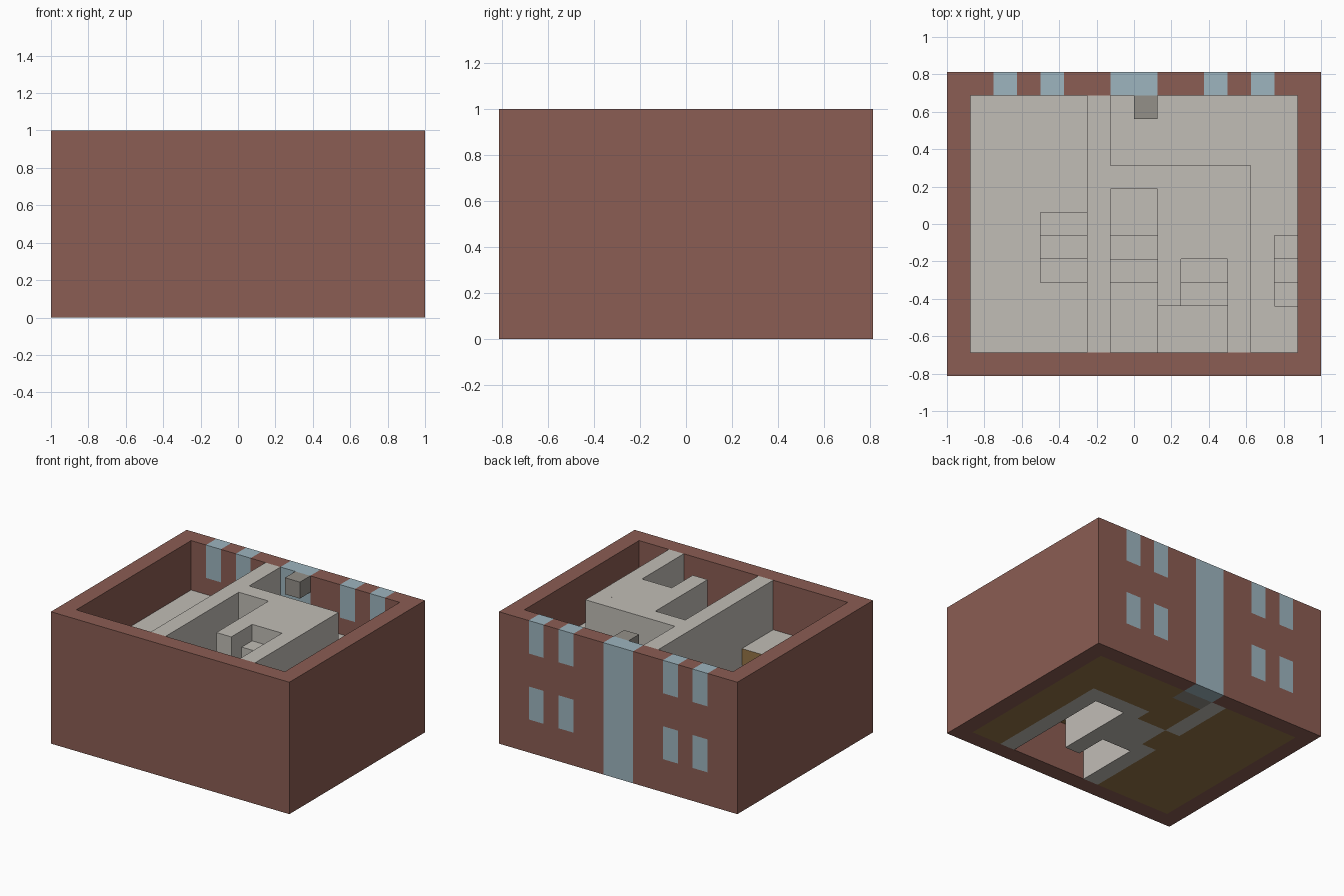
import bpy
import bmesh

cube = bpy.data.objects.get("Cube")
if cube:
    bpy.data.objects.remove(cube, do_unlink=True)

U = 0.125  # grid cell size; the building is 16 x 13 x 8 cells


def material(name, hex_colour):
    rgb = [int(hex_colour[i:i + 2], 16) / 255 for i in (0, 2, 4)]
    lin = [c / 12.92 if c <= 0.04045 else ((c + 0.055) / 1.055) ** 2.4 for c in rgb]
    m = bpy.data.materials.new(name)
    m.use_nodes = True
    m.diffuse_color = (*lin, 1)
    m.node_tree.nodes["Principled BSDF"].inputs["Base Color"].default_value = (*lin, 1)
    return m


BRICK = material("brick red", "8b5d53")
PLASTER = material("pale plaster", "c1bdb6")
GLASS = material("blue glass", "9db5bf")
WOOD = material("brown wood", "957547")
GREY = material("grey stone", "949089")


def boxes(name, mat, spans, top=None):
    """One object from cell boxes (x0, x1, y0, y1, z0, z1); top recolours upward faces."""
    bm = bmesh.new()
    for x0, x1, y0, y1, z0, z1 in spans:
        verts = bmesh.ops.create_cube(bm, size=1)["verts"]
        for v in verts:
            v.co.x = (x1 if v.co.x > 0 else x0) * U - 1
            v.co.y = (y1 if v.co.y > 0 else y0) * U - 0.8125
            v.co.z = (z1 if v.co.z > 0 else z0) * U
    bm.normal_update()
    mesh = bpy.data.meshes.new(name)
    mesh.materials.append(mat)
    if top:
        mesh.materials.append(top)
        for f in bm.faces:
            f.material_index = int(f.normal.z > 0.5)
    bm.to_mesh(mesh)
    bm.free()
    obj = bpy.data.objects.new(name, mesh)
    bpy.context.collection.objects.link(obj)
    return obj


# Outer walls
boxes("front_wall", BRICK, [(0, 16, 0, 1, 0, 8)])
boxes("right_wall", BRICK, [(0, 1, 1, 12, 0, 8)])
boxes("left_wall", BRICK, [(15, 16, 1, 12, 0, 8)])

# Back wall: piers, with brick bands between the windows
columns = [2, 4, 11, 13]
piers = [(0, 2), (3, 4), (5, 7), (9, 11), (12, 13), (14, 16)]
back = [(a, b, 12, 13, 0, 8) for a, b in piers]
back += [(c, c + 1, 12, 13, z, z + 2) for c in columns for z in (0, 4)]
boxes("back_wall", BRICK, back)
boxes("windows", GLASS, [(c, c + 1, 12, 13, z, z + 2) for c in columns for z in (2, 6)])
boxes("entrance_glass", GLASS, [(7, 9, 12, 13, 0, 8)])

# Ground floor, left open around the stair core
boxes("ground_floor", WOOD, [
    (1, 6, 1, 12, 0, 1), (13, 15, 1, 12, 0, 1), (7, 13, 9, 11, 0, 1),
    (9, 13, 11, 12, 0, 1), (6, 7, 6, 8, 0, 1), (7, 9, 8, 9, 0, 1)], top=PLASTER)
boxes("doorstep", GREY, [(7, 9, 11, 12, 0, 1)])
boxes("hanging_lamp_block", GREY, [(8, 9, 11, 12, 7, 8)])

# Upper floor with two stairwells
boxes("upper_floor", WOOD, [
    (1, 4, 1, 12, 4, 5), (4, 6, 1, 4, 4, 5), (4, 6, 7, 12, 4, 5),
    (7, 13, 9, 12, 4, 5), (13, 14, 1, 12, 4, 5),
    (14, 15, 1, 3, 4, 5), (14, 15, 6, 12, 4, 5)], top=PLASTER)

# Inner walls
boxes("hall_wall", PLASTER, [(6, 7, 1, 6, 0, 8), (6, 7, 6, 8, 4, 8), (6, 7, 8, 12, 0, 8)])
boxes("cross_wall", PLASTER, [(7, 9, 8, 9, 4, 8), (9, 13, 8, 9, 0, 8)])
boxes("core_side_wall", PLASTER, [(12, 13, 1, 8, 0, 8)])
boxes("core_middle_wall", PLASTER, [(9, 10, 3, 8, 0, 8)])
boxes("core_roof", PLASTER, [(10, 12, 5, 8, 7, 8)])

# Stair winding up through the core
boxes("core_lower_steps", PLASTER, [(7, 9, 6, 8, 0, 1), (7, 9, 5, 6, 0, 2), (7, 9, 4, 5, 2, 3)])
boxes("core_landing", WOOD, [(7, 9, 1, 4, 3, 4), (9, 12, 1, 3, 4, 5)], top=PLASTER)
boxes("core_upper_steps", PLASTER, [(10, 12, 3, 4, 5, 6), (10, 12, 4, 5, 6, 7)])

# Straight stairs from the upper floor down to the ground floor
for name, x0, x1, y in (("right_stair", 4, 6, 7), ("left_stair", 14, 15, 6)):
    boxes(name, PLASTER, [(x0, x1, y - i - 1, y - i, 1, 4 - i) for i in range(3)])
